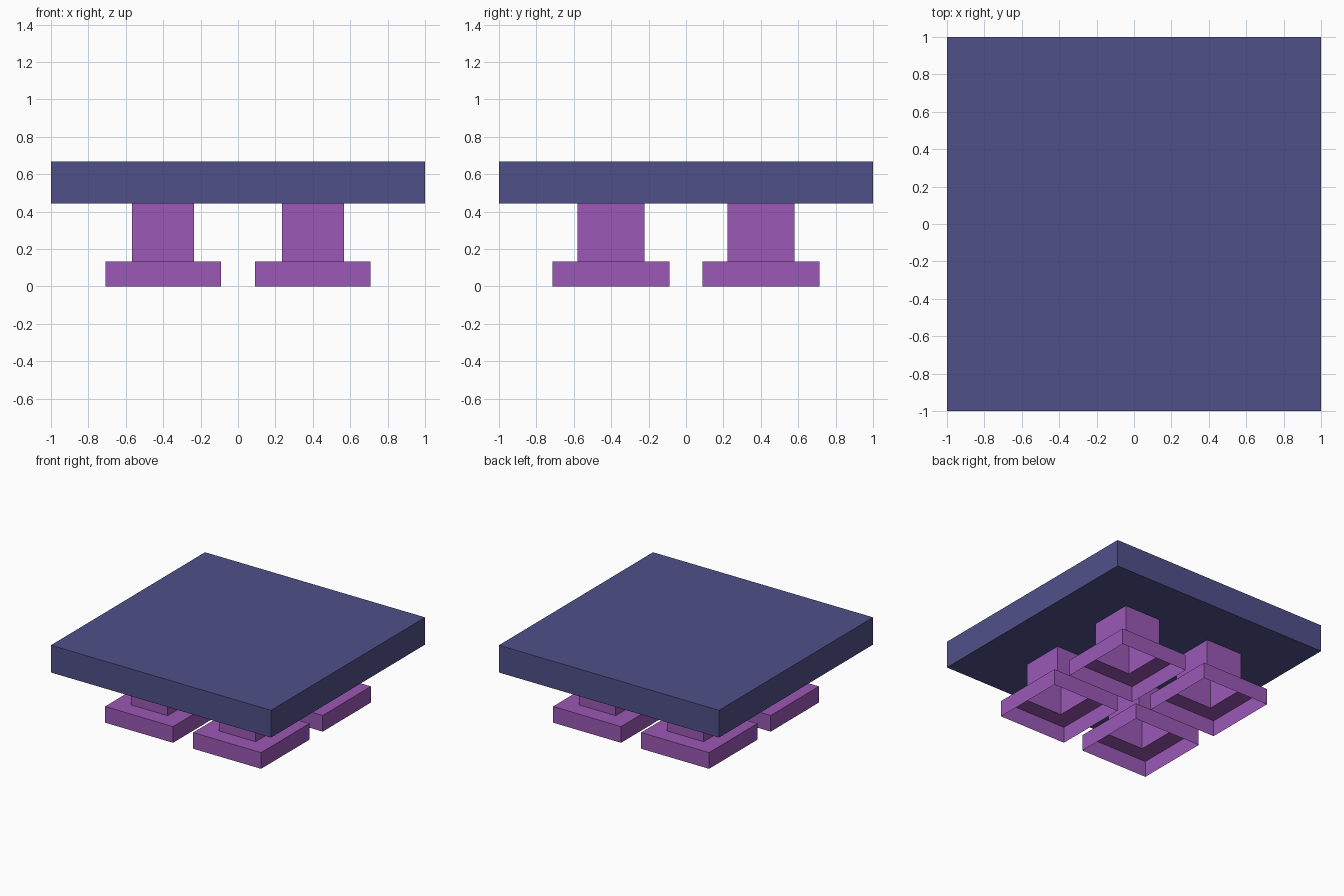
import bpy
import bmesh

FOOT_TOP = 0.133
LEG_TOP = 0.444
TABLE_TOP = 0.668

if "Cube" in bpy.data.objects:
    bpy.data.objects.remove(bpy.data.objects["Cube"], do_unlink=True)


def make_material(name, srgb):
    linear = [((c / 255 + 0.055) / 1.055) ** 2.4 for c in srgb]
    mat = bpy.data.materials.new(name)
    mat.use_nodes = True
    mat.diffuse_color = (*linear, 1)
    mat.node_tree.nodes["Principled BSDF"].inputs["Base Color"].default_value = (*linear, 1)
    return mat


def stepped_shell(name, rings, location, material, capped):
    """Rectangular rings (half x, half y, z) joined from bottom to top."""
    bm = bmesh.new()
    loops = []
    for hx, hy, z in rings:
        corners = [(-hx, -hy), (hx, -hy), (hx, hy), (-hx, hy)]
        loops.append([bm.verts.new((x, y, z)) for x, y in corners])
    for low, high in zip(loops, loops[1:]):
        for i in range(4):
            j = (i + 1) % 4
            bm.faces.new((low[i], low[j], high[j], high[i]))
    if capped:
        bm.faces.new(loops[0][::-1])
        bm.faces.new(loops[-1])
    mesh = bpy.data.meshes.new(name)
    bm.to_mesh(mesh)
    bm.free()
    mesh.materials.append(material)
    obj = bpy.data.objects.new(name, mesh)
    obj.location = location
    bpy.context.collection.objects.link(obj)
    return obj


blue = make_material("slate blue", (80, 80, 138))
purple = make_material("purple", (155, 89, 182))

# Solid square tabletop
stepped_shell("tabletop", [(1, 1, LEG_TOP), (1, 1, TABLE_TOP)], (0, 0, 0), blue, True)

# Four hollow legs, each a wide foot stepping in to a column, open underneath
leg_rings = [(0.309, 0.313, 0), (0.309, 0.313, FOOT_TOP),
             (0.166, 0.179, FOOT_TOP), (0.166, 0.179, LEG_TOP)]
for side, sx in (("left", 1), ("right", -1)):
    for end, sy in (("front", -1), ("back", 1)):
        stepped_shell(f"{end}_{side}_leg", leg_rings, (0.4 * sx, 0.4 * sy, 0), purple, False)
